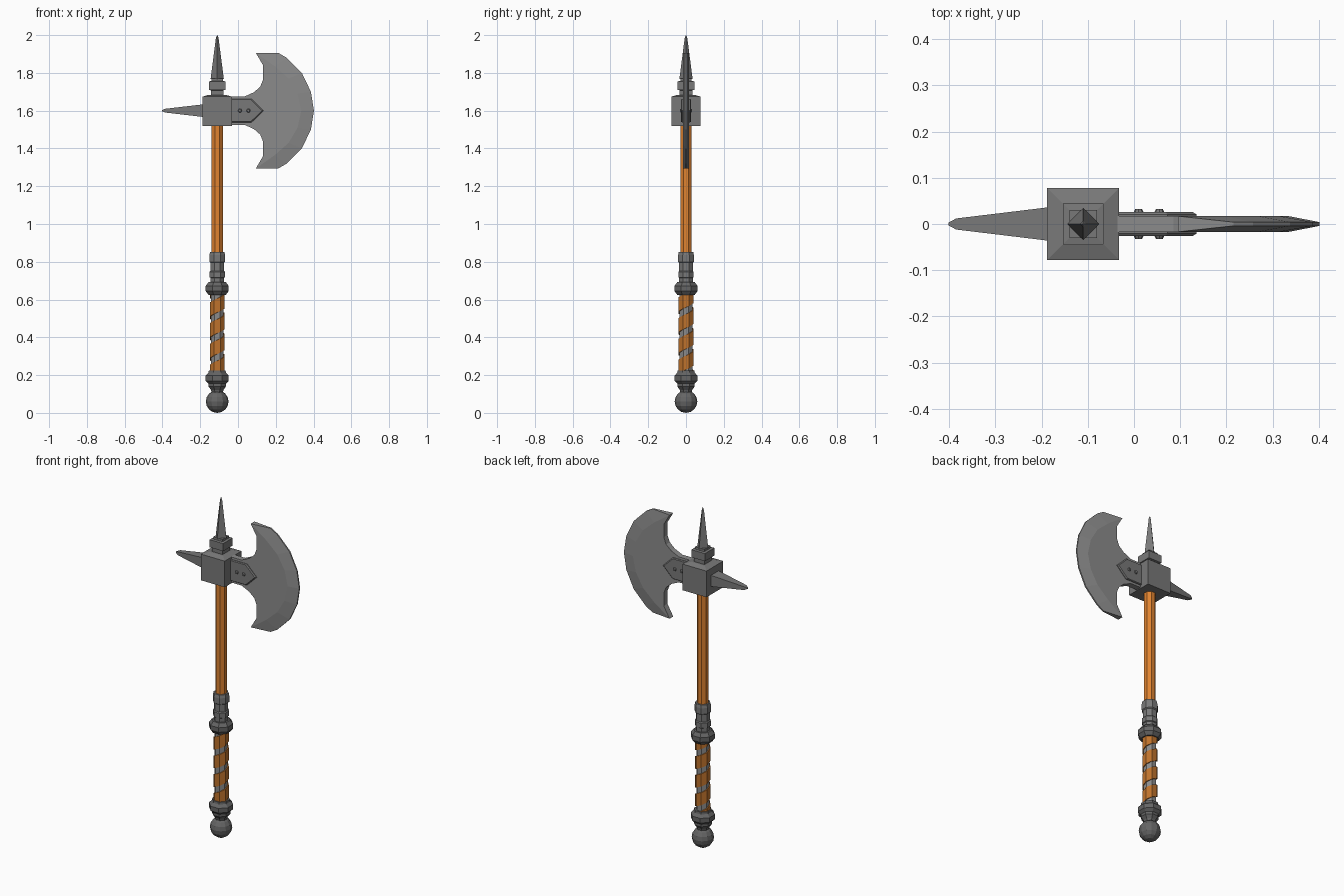
import bpy, bmesh, math
from mathutils import Matrix

if "Cube" in bpy.data.objects:
    bpy.data.objects.remove(bpy.data.objects["Cube"])

AX = -0.11   # x of the handle axis
HZ = 1.6     # height of the head's mirror line
R2 = math.sqrt(2)


def material(name, *color):
    m = bpy.data.materials.new(name)
    m.diffuse_color = (*color, 1)
    m.use_nodes = True
    m.node_tree.nodes["Principled BSDF"].inputs["Base Color"].default_value = m.diffuse_color
    return m


WOOD = material("orange_wood", 0.75, 0.23, 0.03)
LEATHER = material("brown_leather", 0.52, 0.17, 0.025)
STEEL = material("blade_steel", 0.26, 0.26, 0.26)
IRON = material("iron", 0.19, 0.19, 0.19)
DARK = material("dark_iron", 0.13, 0.13, 0.13)


def finish(name, bm, mat):
    bmesh.ops.recalc_face_normals(bm, faces=bm.faces)
    me = bpy.data.meshes.new(name)
    bm.to_mesh(me)
    bm.free()
    ob = bpy.data.objects.new(name, me)
    bpy.context.collection.objects.link(ob)
    me.materials.append(mat)
    return ob


def loft(bm, rings):
    """Join successive closed rings of points, closing both ends."""
    vs = [[bm.verts.new(p) for p in r] for r in rings]
    for a, b in zip(vs, vs[1:]):
        n = len(a)
        for i in range(n):
            j = (i + 1) % n
            bm.faces.new((a[i], a[j], b[j], b[i]))
    bm.faces.new(vs[0])
    bm.faces.new(vs[-1])


def lathe(name, profile, mat, sides=8, rot=math.pi / 8):
    """Faceted turning around the handle axis from (radius, z) pairs."""
    bm = bmesh.new()
    ang = [rot + 2 * math.pi * i / sides for i in range(sides)]
    loft(bm, [[(AX + r * math.cos(a), r * math.sin(a), z) for a in ang] for r, z in profile])
    return finish(name, bm, mat)


def square(name, profile):
    return lathe(name, [(r * R2, z) for r, z in profile], IRON, 4, math.pi / 4)


# Handle: shaft, grip core, ferrules
lathe("shaft", [(0.032, 0.80), (0.032, 1.54)], WOOD)
lathe("grip_core", [(0.036, 0.18), (0.036, 0.66)], STEEL)
lathe("upper_collar", [(0.050, 0.625), (0.066, 0.645), (0.066, 0.672), (0.050, 0.692)], DARK)
lathe("upper_ferrule", [(0.039, 0.68), (0.039, 0.715), (0.044, 0.718), (0.044, 0.747),
                        (0.039, 0.752), (0.039, 0.795), (0.045, 0.80), (0.045, 0.835),
                        (0.041, 0.853)], IRON)
lathe("lower_ferrule", [(0.030, 0.10), (0.036, 0.122), (0.050, 0.140), (0.050, 0.155),
                        (0.066, 0.170), (0.066, 0.197), (0.050, 0.213), (0.048, 0.225)], DARK)

# Pommel ball
bm = bmesh.new()
bmesh.ops.create_uvsphere(bm, u_segments=12, v_segments=8, radius=0.06,
                          matrix=Matrix.Translation((AX, 0, 0.06)))
finish("pommel", bm, DARK)

# Helical leather wrap around the grip
bm = bmesh.new()
pitch, band, z0, z1 = 0.11, 0.074, 0.20, 0.645
rings = []
for k in range(int(8 * (z1 - z0 + band) / pitch) + 1):
    a = math.pi / 8 + k * math.pi / 4
    low = z0 - band + pitch * k / 8
    lo, hi = max(low, z0), min(low + band, z1)
    if hi - lo < 0.004:
        continue
    rings.append([(AX + r * math.cos(a), r * math.sin(a), z)
                  for r, z in ((0.034, lo), (0.042, lo), (0.042, hi), (0.034, hi))])
loft(bm, rings)
finish("grip_wrap", bm, LEATHER)

# Head block, collar and top spike
square("head_block", [(0.078, 1.52), (0.078, 1.674), (0.045, 1.684)])
square("spike_collar", [(0.034, 1.67), (0.034, 1.708), (0.044, 1.710), (0.044, 1.755),
                        (0.030, 1.757), (0.030, 1.770)])
lathe("top_spike", [(0.035, 1.768), (0.007, 1.985), (0.001, 2.0)], IRON, 4, 0)

# Back spike
bm = bmesh.new()
loft(bm, [[(x, sy * h, HZ + sz * v) for sy, sz in ((-1, -1), (1, -1), (1, 1), (-1, 1))]
          for x, h, v in ((-0.17, 0.038, 0.035), (-0.385, 0.012, 0.010), (-0.402, 0.003, 0.003))])
finish("back_spike", bm, IRON)

# Blade: flat body with a bevel running from the ridge to the cutting edge
horn = (0.095, 0.305)
inner = [(-0.05, 0.075), (0.035, 0.075), (0.085, 0.098), (0.118, 0.127),
         (0.133, 0.165), (0.133, 0.240)]
ridge = [horn, (0.195, 0.235), (0.268, 0.170), (0.315, 0.090), (0.335, 0)]
edge = [(0.215, 0.305), (0.258, 0.280), (0.338, 0.200), (0.386, 0.100), (0.402, 0)]


def mirrored(pts):
    return pts + [(x, -z) for x, z in reversed(pts) if z]


bm = bmesh.new()
inner_full = mirrored(inner[::-1])
sides = []
for s in (-1, 1):
    put = lambda pts, t: [bm.verts.new((x, s * t, HZ + z)) for x, z in pts]
    I, R, E = put(inner_full, 0.017), put(mirrored(ridge), 0.017), put(mirrored(edge), 0.004)
    bm.faces.new(R + I[::-1])
    for i in range(len(R) - 1):
        bm.faces.new((R[i], R[i + 1], E[i + 1], E[i]))
    sides.append([R[0]] + E + [R[-1]] + I[::-1])
a, b = sides
for i in range(len(a)):
    j = (i + 1) % len(a)
    bm.faces.new((a[i], a[j], b[j], b[i]))
finish("axe_blade", bm, STEEL)

# Pointed straps and rivets on both faces of the blade
strap = [(-0.05, 0.062), (0.072, 0.062), (0.135, 0), (0.072, -0.062), (-0.05, -0.062)]
for s, label in ((-1, "front"), (1, "back")):
    bm = bmesh.new()
    loft(bm, [[(x * k, s * y, HZ + z * k) for x, z in strap]
              for y, k in ((0.010, 1), (0.021, 1), (0.026, 0.94))])
    finish("strap_" + label, bm, IRON)
    for n, x in enumerate((0.01, 0.055)):
        bm = bmesh.new()
        bmesh.ops.create_cone(bm, cap_ends=True, segments=8, radius1=0.011, radius2=0.007,
                              depth=0.008,
                              matrix=Matrix.Translation((x, s * 0.029, HZ)) @
                              Matrix.Rotation(-s * math.pi / 2, 4, 'X'))
        finish(f"rivet_{label}_{n + 1}", bm, IRON)
